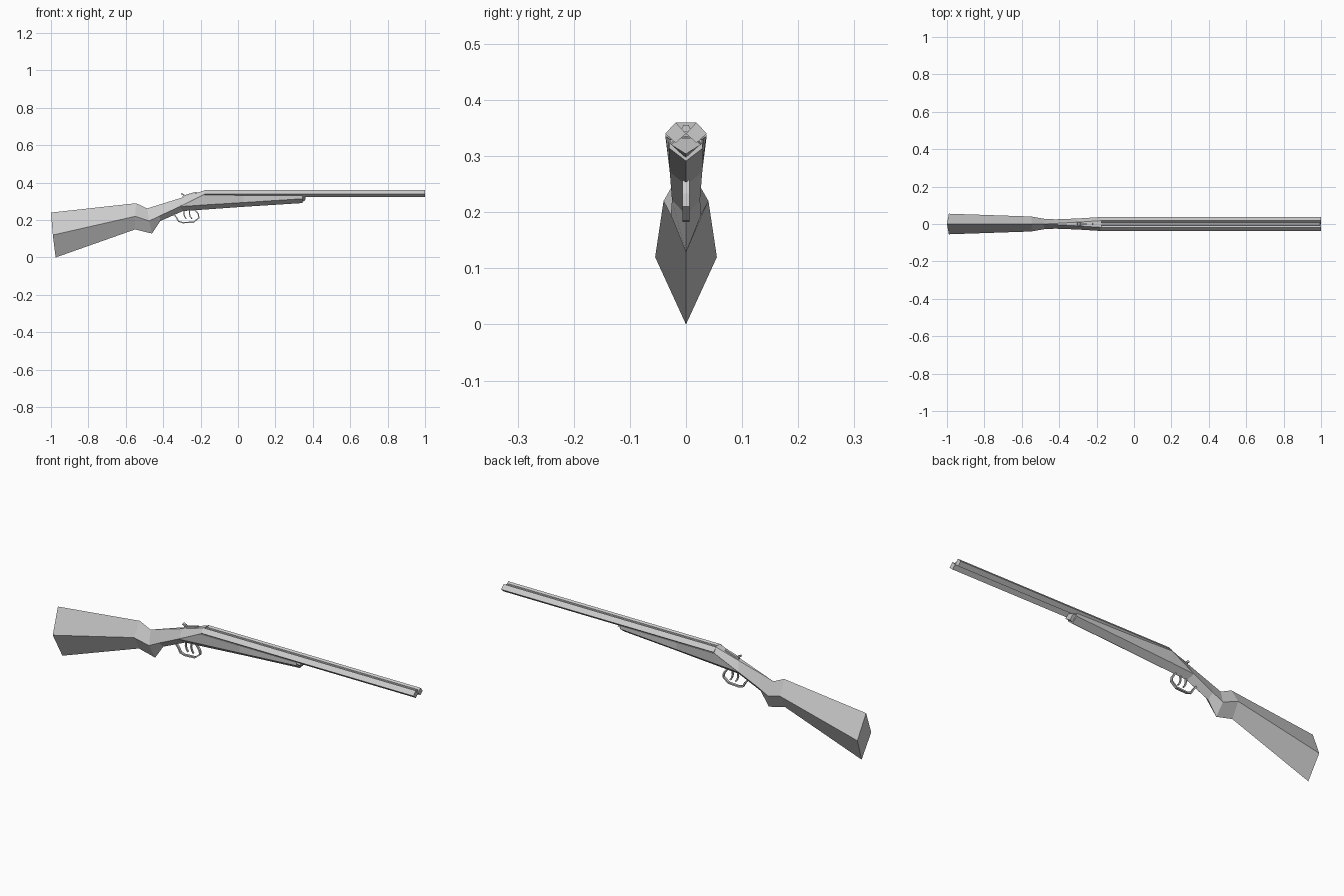
import bpy, bmesh
from mathutils import Vector

if "Cube" in bpy.data.objects:
    bpy.data.objects.remove(bpy.data.objects["Cube"])


def make_object(name, bm):
    bmesh.ops.remove_doubles(bm, verts=bm.verts, dist=0.0002)
    bmesh.ops.recalc_face_normals(bm, faces=bm.faces)
    mesh = bpy.data.meshes.new(name)
    bm.to_mesh(mesh)
    bm.free()
    obj = bpy.data.objects.new(name, mesh)
    bpy.context.collection.objects.link(obj)
    return obj


def loft(name, rings):
    """Skin a list of equal-length point rings and cap both ends."""
    bm = bmesh.new()
    rows = [[bm.verts.new(p) for p in ring] for ring in rings]
    n = len(rows[0])
    for a, b in zip(rows, rows[1:]):
        for i in range(n):
            j = (i + 1) % n
            bm.faces.new((a[i], a[j], b[j], b[i]))
    bm.faces.new(rows[0])
    bm.faces.new(rows[-1])
    return make_object(name, bm)


def keel(tx, tz, tw, mx, mw, mz, bx, bz):
    """Five-sided section: flat top, wide middle, pointed bottom."""
    return [(tx, tw, tz), (mx, mw, mz), (bx, 0, bz), (mx, -mw, mz), (tx, -tw, tz)]


def strip(name, path, thick, half_width):
    """Flat metal strip following a path in the xz plane."""
    pts = [Vector((x, 0, z)) for x, z in path]
    rings = []
    for i, p in enumerate(pts):
        d = (pts[min(i + 1, len(pts) - 1)] - pts[max(i - 1, 0)]).normalized()
        n = Vector((-d.z, 0, d.x)) * thick / 2
        w = Vector((0, half_width, 0))
        rings.append([p + n + w, p + n - w, p - n - w, p - n + w])
    return loft(name, rings)


# Stock, grip and receiver
loft("stock_and_receiver", [keel(*s) for s in (
    (-1.0, .24, 0, -.99, .055, .12, -.975, .0),
    (-.545, .29, 0, -.55, .04, .22, -.55, .15),
    (-.485, .262, 0, -.475, .027, .195, -.46, .128),
    (-.425, .281, .003, -.42, .025, .222, -.415, .195),
    (-.30, .32, .010, -.31, .029, .273, -.29, .25),
    (-.175, .36, .018, -.18, .037, .337, -.18, .27))])

# Forend under the barrels
loft("forend", [keel(*s) for s in (
    (-.31, .275, .028, -.31, .029, .272, -.30, .248),
    (-.18, .335, .036, -.18, .030, .281, -.18, .256),
    (.03, .332, .032, .03, .030, .294, .03, .271),
    (.345, .330, .028, .345, .030, .314, .345, .291))])

# Forend end cap
loft("forend_cap", [keel(.343, .336, .016, .343, .028, .322, .343, .297),
                    keel(.362, .332, .014, .362, .026, .320, .358, .304)])

# Pair of four-sided barrels
for side, label in ((-1, "right"), (1, "left")):
    c = side * .0185
    loft("barrel_" + label, [[(x, c - .0185, .34), (x, c, .36),
                              (x, c + .0185, .34), (x, c, .3235)]
                             for x in (-.18, 1.0)])

# Sighting rib between the barrels
loft("rib", [[(x, -.010, .343), (x, -.005, .355), (x, .005, .355), (x, .010, .343)]
             for x in (-.18, .995)])

# Trigger guard
strip("trigger_guard", [(-.345, .232), (-.33, .215), (-.318, .193), (-.295, .186),
                        (-.237, .189), (-.209, .212), (-.212, .232), (-.232, .258)],
      .007, .006)

# Two triggers
for k, x in enumerate((-.292, -.262)):
    strip("trigger_%d" % (k + 1),
          [(x + .004, .262), (x + .002, .235), (x + .007, .218), (x + .016, .206)],
          .006, .004)

# Top lever
strip("top_lever", [(-.304, .341), (-.292, .336), (-.284, .322), (-.27, .318)], .008, .007)
strip("lever_base", [(-.295, .323), (-.26, .335), (-.22, .346)], .012, .006)
